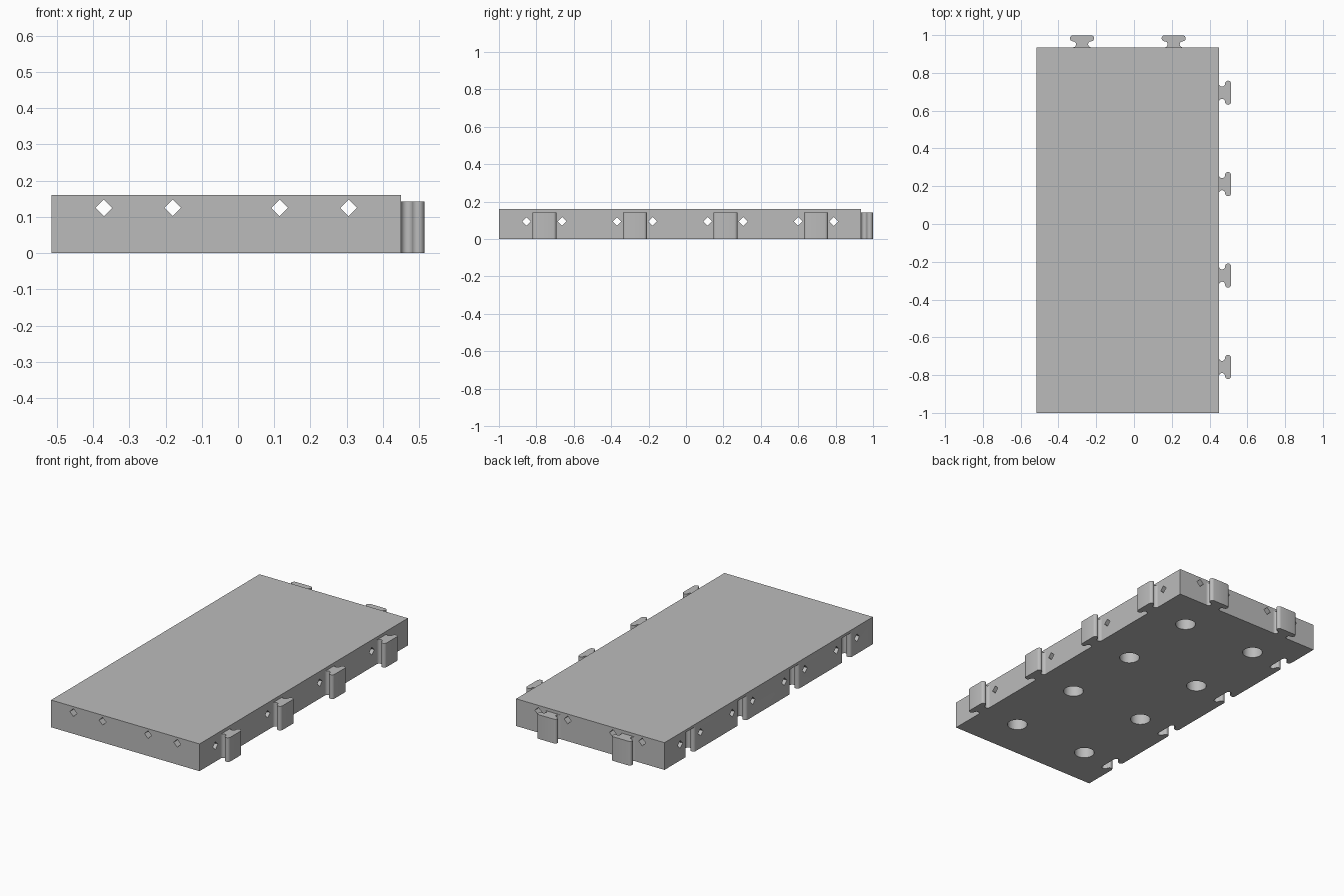
import bpy, bmesh
from math import sin, cos, pi
from mathutils import Matrix, Vector

cube = bpy.data.objects.get("Cube")
if cube:
    bpy.data.objects.remove(cube, do_unlink=True)

grey = bpy.data.materials.new("plain grey")
grey.use_nodes = True
tone = (0.5, 0.5, 0.5, 1)
grey.diffuse_color = tone
grey.node_tree.nodes["Principled BSDF"].inputs["Base Color"].default_value = tone

LEFT, RIGHT, FRONT, BACK, TOP = -0.515, 0.45, -1.0, 0.935, 0.16
ROWS = [-0.757, -0.273, 0.211, 0.695]      # connector centres along y
COLS = [-0.275, 0.21]                      # connector centres along x
BORE = 0.095                               # bore distance from a connector centre


def prism(bm, outline, vector, matrix=Matrix()):
    """Extrude a closed outline along a vector and place it."""
    face = bm.faces.new([bm.verts.new(matrix @ Vector(p)) for p in outline])
    move = matrix.to_3x3() @ Vector(vector)
    out = bmesh.ops.extrude_face_region(bm, geom=[face])["geom"]
    verts = [v for v in out if isinstance(v, bmesh.types.BMVert)]
    bmesh.ops.translate(bm, verts=verts, vec=move)


def finish(bm, name):
    bmesh.ops.recalc_face_normals(bm, faces=bm.faces)
    mesh = bpy.data.meshes.new(name)
    bm.to_mesh(mesh)
    bm.free()
    mesh.materials.append(grey)
    ob = bpy.data.objects.new(name, mesh)
    bpy.context.collection.objects.link(ob)
    return ob


def smooth(ob):
    bpy.ops.object.select_all(action='DESELECT')
    ob.select_set(True)
    bpy.context.view_layer.objects.active = ob
    bpy.ops.object.shade_smooth_by_angle(angle=pi / 6)


def connector(gap=0.0, z=0.0):
    """T-shaped outline: hollow neck, then a bar with round ends, pointing +x."""
    r, n, side = 0.016, 8, []
    for i in range(n + 1):
        a = pi * i / n
        side.append((r - r * cos(a), 0.048 - r * sin(a) + gap, z))
    for i in range(1, n + 1):
        a = pi * i / n
        side.append((3 * r - r * cos(a) + gap, 0.048 + r * sin(a) + gap, z))
    return side + [(x, -y, z) for x, y, z in reversed(side)]


# Board
bm = bmesh.new()
prism(bm, [(LEFT, FRONT, 0), (RIGHT, FRONT, 0), (RIGHT, BACK, 0), (LEFT, BACK, 0)], (0, 0, TOP))
board = finish(bm, "board")

# Cutters: slots on one long side, round sockets below, diamond bores both ways
slots, sockets, cross_bores, long_bores = [bmesh.new() for _ in range(4)]
for y in ROWS:
    outline = [(-0.05, 0.05, -0.05), (-0.05, -0.05, -0.05)]
    outline = connector(0.002, -0.05) + outline[::-1]
    prism(slots, outline, (0, 0, 0.195), Matrix.Translation((LEFT, y, 0)))
    for x in COLS:
        ring = [(x + 0.055 * cos(pi * i / 16), y + 0.055 * sin(pi * i / 16), -0.05)
                for i in range(32)]
        prism(sockets, ring, (0, 0, 0.17))

diamond = [(0.023, 0), (0, 0.023), (-0.023, 0), (0, -0.023)]
for s in (-BORE, BORE):
    for y in ROWS:
        prism(cross_bores, [(-0.7, y + s + a, 0.094 + b) for a, b in diamond], (1.4, 0, 0))
    for x in COLS:
        prism(long_bores, [(x + s + a, -1.2, 0.125 + b) for a, b in diamond], (0, 2.4, 0))

cutters = [finish(slots, "slot_cutter"), finish(sockets, "socket_cutter"),
           finish(cross_bores, "cross_bore_cutter"), finish(long_bores, "long_bore_cutter")]
for c in cutters:
    c.hide_render = True
    mod = board.modifiers.new(c.name, 'BOOLEAN')
    mod.operation, mod.solver, mod.object = 'DIFFERENCE', 'EXACT', c

# Apply the cuts and drop the cutters
graph = bpy.context.evaluated_depsgraph_get()
cut = bpy.data.meshes.new_from_object(board.evaluated_get(graph))
board.modifiers.clear()
board.data = cut
for c in cutters:
    bpy.data.objects.remove(c, do_unlink=True)
smooth(board)

# Connectors on the right and back edges
places = [("side_connector", (RIGHT, y, 0), 0) for y in ROWS]
places += [("back_connector", (x, BACK, 0), pi / 2) for x in COLS]
for i, (name, spot, turn) in enumerate(places):
    bm = bmesh.new()
    prism(bm, connector(), (0, 0, 0.142), Matrix.Translation(spot) @ Matrix.Rotation(turn, 4, 'Z'))
    smooth(finish(bm, f"{name}_{i + 1}"))
